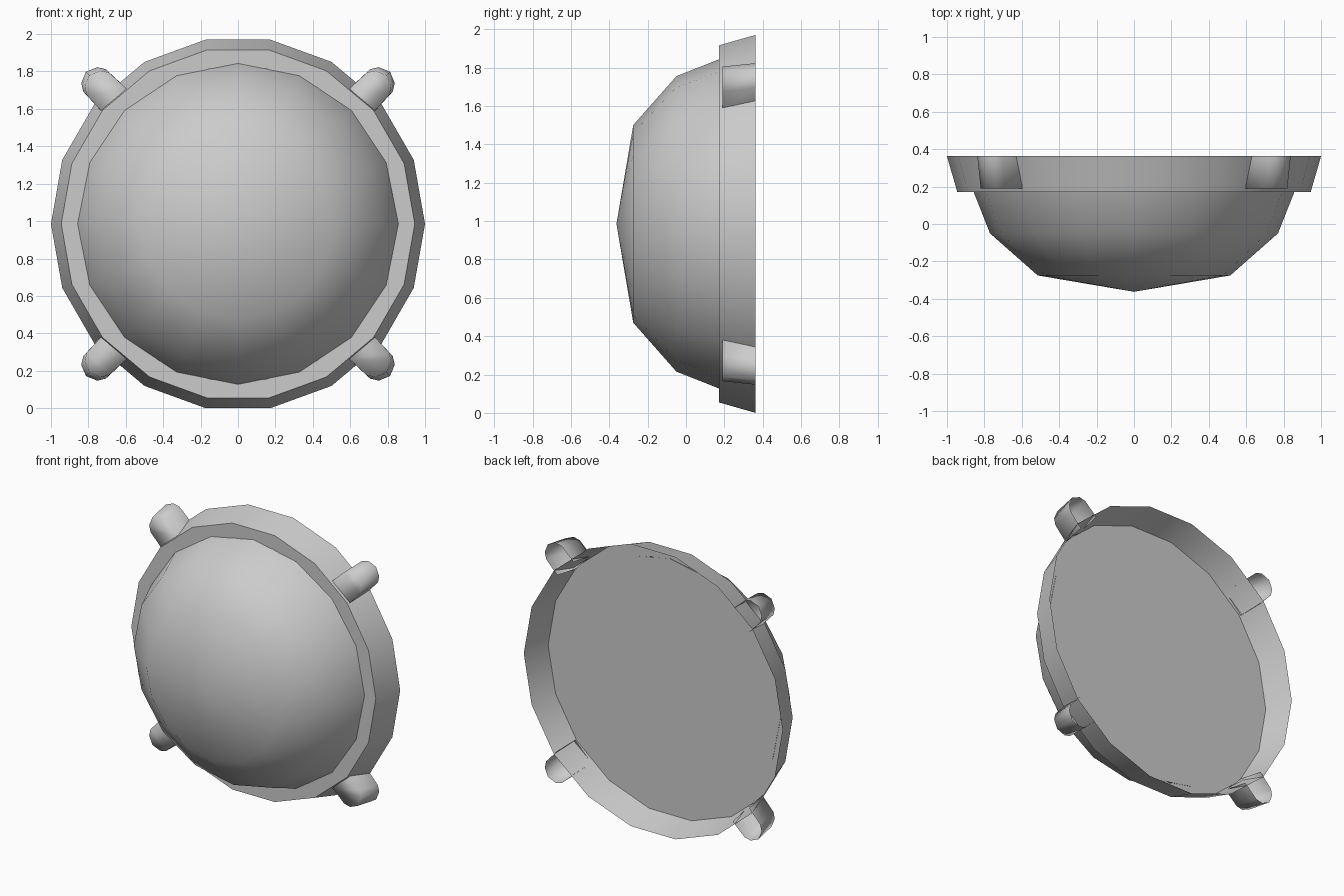
import bpy, bmesh
from math import sin, cos, tau, sqrt

if "Cube" in bpy.data.objects:
    bpy.data.objects.remove(bpy.data.objects["Cube"])

CZ = 0.985          # height of the lamp axis
BACK = 0.3625       # rear plane


def finish(bm, name, angle=None):
    bmesh.ops.recalc_face_normals(bm, faces=bm.faces[:])
    me = bpy.data.meshes.new(name)
    bm.to_mesh(me)
    bm.free()
    ob = bpy.data.objects.new(name, me)
    bpy.context.collection.objects.link(ob)
    bpy.ops.object.select_all(action='DESELECT')
    ob.select_set(True)
    bpy.context.view_layer.objects.active = ob
    bpy.ops.object.shade_smooth_by_angle(angle=angle or 0.75)
    return ob


def bridge(bm, a, b):
    n = len(a)
    for i in range(n):
        j = (i + 1) % n
        bm.faces.new((a[i], a[j], b[j], b[i]))


def ring(bm, n, r, y):
    return [bm.verts.new((r * cos(tau * i / n), y, CZ + r * sin(tau * i / n)))
            for i in range(n)]


# Domed lens: 16 sides, closed at the back
bm = bmesh.new()
loops = [ring(bm, 16, r, y) for r, y in ((0.515, -0.275), (0.77, -0.05), (0.86, 0.178))]
tip = bm.verts.new((0, -BACK, CZ))
for i in range(16):
    bm.faces.new((tip, loops[0][i], loops[0][(i + 1) % 16]))
for a, b in zip(loops, loops[1:]):
    bridge(bm, a, b)
bm.faces.new(loops[-1])
finish(bm, "dome_lens")

# Flared rim: 18 sides, open at the back, with a flat flange in front
bm = bmesh.new()
inner, front, back = ring(bm, 18, 0.845, 0.172), ring(bm, 18, 0.945, 0.172), ring(bm, 18, 1.0, BACK)
bridge(bm, inner, front)
bridge(bm, front, back)
finish(bm, "flared_rim")

# Four rounded mounting tabs, hollow at the back, leaning with the rim
half = [(0.96, 0.09), (1.085, 0.085), (1.125, 0.06), (1.15, 0.0)]
outline = half + [(u, -v) for u, v in reversed(half[:-1])]
for sx, side in ((1, "right"), (-1, "left")):
    for sz, level in ((1, "upper"), (-1, "lower")):
        bm = bmesh.new()

        def row(y, shift):
            return [bm.verts.new((sx * (u + shift + v) / sqrt(2), y,
                                  CZ + sz * (u + shift - v) / sqrt(2))) for u, v in outline]
        f, b = row(0.19, -0.026), row(BACK, 0)
        for i in range(len(outline) - 1):
            bm.faces.new((f[i], f[i + 1], b[i + 1], b[i]))
        bm.faces.new(f)
        finish(bm, f"{level}_{side}_tab", 1.7)
